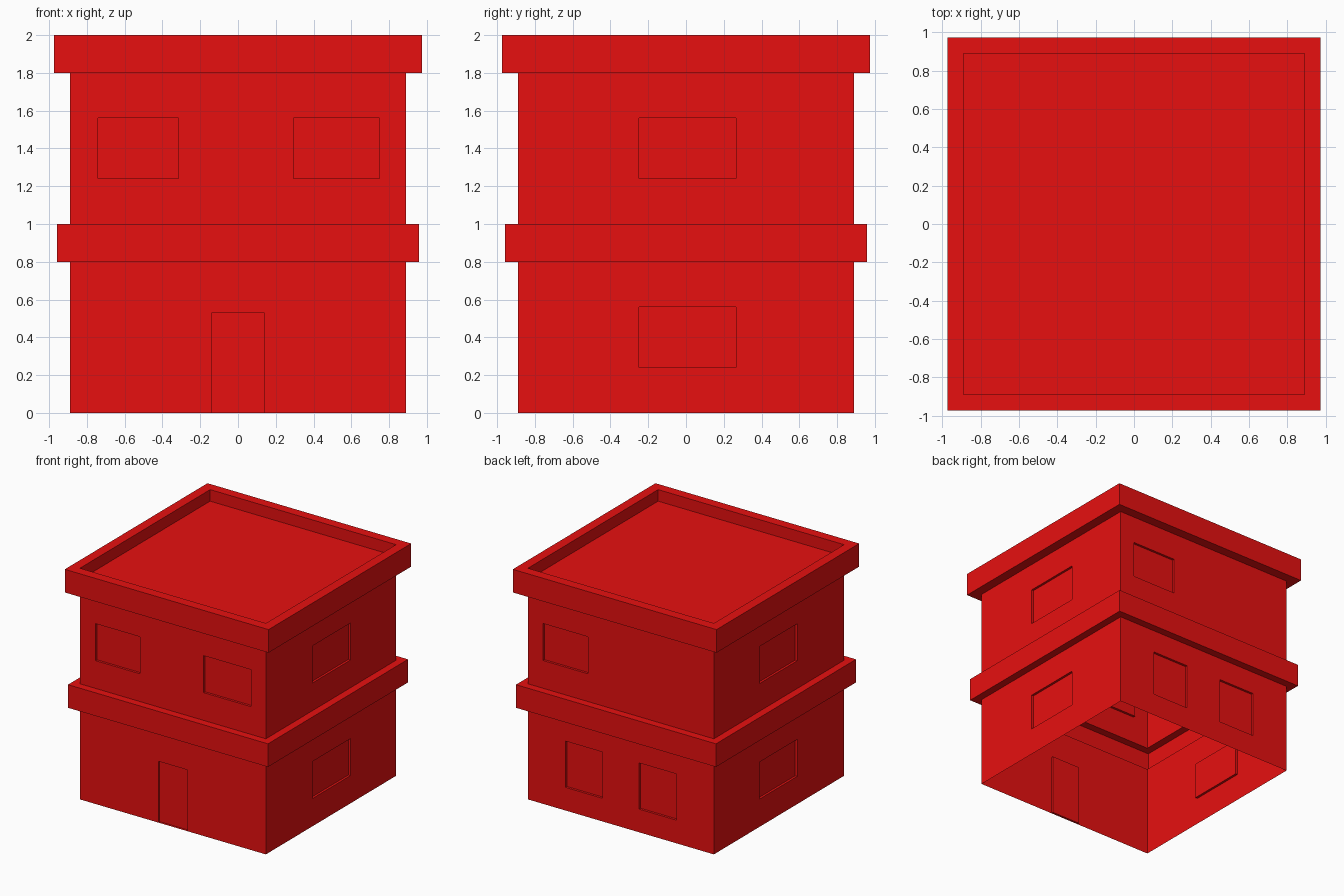
import bpy, bmesh, math
from mathutils import Matrix, Vector

if "Cube" in bpy.data.objects:
    bpy.data.objects.remove(bpy.data.objects["Cube"])

HALF = 0.89      # half width of the walls
RECESS = 0.02    # depth of windows and door

red = bpy.data.materials.new("red_paint")
red.diffuse_color = (0.8, 0.005, 0.005, 1)
red.use_nodes = True
red.node_tree.nodes["Principled BSDF"].inputs["Base Color"].default_value = red.diffuse_color


def finish(name, bm):
    bmesh.ops.remove_doubles(bm, verts=bm.verts, dist=1e-4)
    mesh = bpy.data.meshes.new(name)
    bm.to_mesh(mesh)
    bm.free()
    mesh.materials.append(red)
    obj = bpy.data.objects.new(name, mesh)
    bpy.context.collection.objects.link(obj)


def add_wall(bm, side, z0, z1, openings):
    """One wall, cut into a grid so each opening (u0, u1, z0, z1) sinks inward."""
    turn = Matrix.Rotation(side * math.pi / 2, 3, 'Z')

    def rect(u0, u1, a, b, depth):
        return [bm.verts.new(turn @ Vector((u, depth - HALF, z)))
                for u, z in ((u0, a), (u1, a), (u1, b), (u0, b))]

    us = sorted({-HALF, HALF, *(u for o in openings for u in o[:2])})
    zs = sorted({z0, z1, *(z for o in openings for z in o[2:])})
    for u0, u1 in zip(us, us[1:]):
        for a, b in zip(zs, zs[1:]):
            if (u0, u1, a, b) not in openings:
                bm.faces.new(rect(u0, u1, a, b, 0))
    for o in openings:
        outer, inner = rect(*o, 0), rect(*o, RECESS)
        bm.faces.new(inner)
        for i in range(4):
            j = (i + 1) % 4
            bm.faces.new((outer[i], outer[j], inner[j], inner[i]))


def storey(name, z0, z1, sides):
    bm = bmesh.new()
    for side, openings in enumerate(sides):
        add_wall(bm, side, z0, z1, openings)
    finish(name, bm)


def square_rings(name, profile, cap=False):
    """Sweep a (half width, z) profile around the square plan."""
    bm = bmesh.new()
    rings = [[bm.verts.new((sx * r, sy * r, z))
              for sx, sy in ((-1, -1), (1, -1), (1, 1), (-1, 1))]
             for r, z in profile]
    for low, high in zip(rings, rings[1:]):
        for i in range(4):
            j = (i + 1) % 4
            bm.faces.new((low[i], low[j], high[j], high[i]))
    if cap:
        bm.faces.new(rings[-1])
    finish(name, bm)


# Walls, in the order front, right, back, left
storey("lower_walls", 0, 0.8, [
    [(-0.14, 0.14, 0, 0.53)],
    [(-0.25, 0.265, 0.24, 0.56)],
    [(-0.53, -0.175, 0.2, 0.6), (0.175, 0.53, 0.2, 0.6)],
    [(-0.265, 0.25, 0.24, 0.56)],
])
storey("upper_walls", 1.0, 1.8, [
    [(-0.74, -0.315, 1.24, 1.56), (0.295, 0.75, 1.24, 1.56)],
    [(-0.25, 0.265, 1.24, 1.56)],
    [(-0.745, -0.315, 1.24, 1.56)],
    [(-0.265, 0.25, 1.24, 1.56)],
])

# Projecting band between the storeys, hollow inside
square_rings("floor_band", [(HALF, 0.8), (0.957, 0.8), (0.957, 1.0), (HALF, 1.0)])

# Parapet with sunken flat roof
square_rings("parapet_roof", [(HALF, 1.8), (0.975, 1.8), (0.975, 2.0),
                              (HALF, 2.0), (HALF, 1.9)], cap=True)
